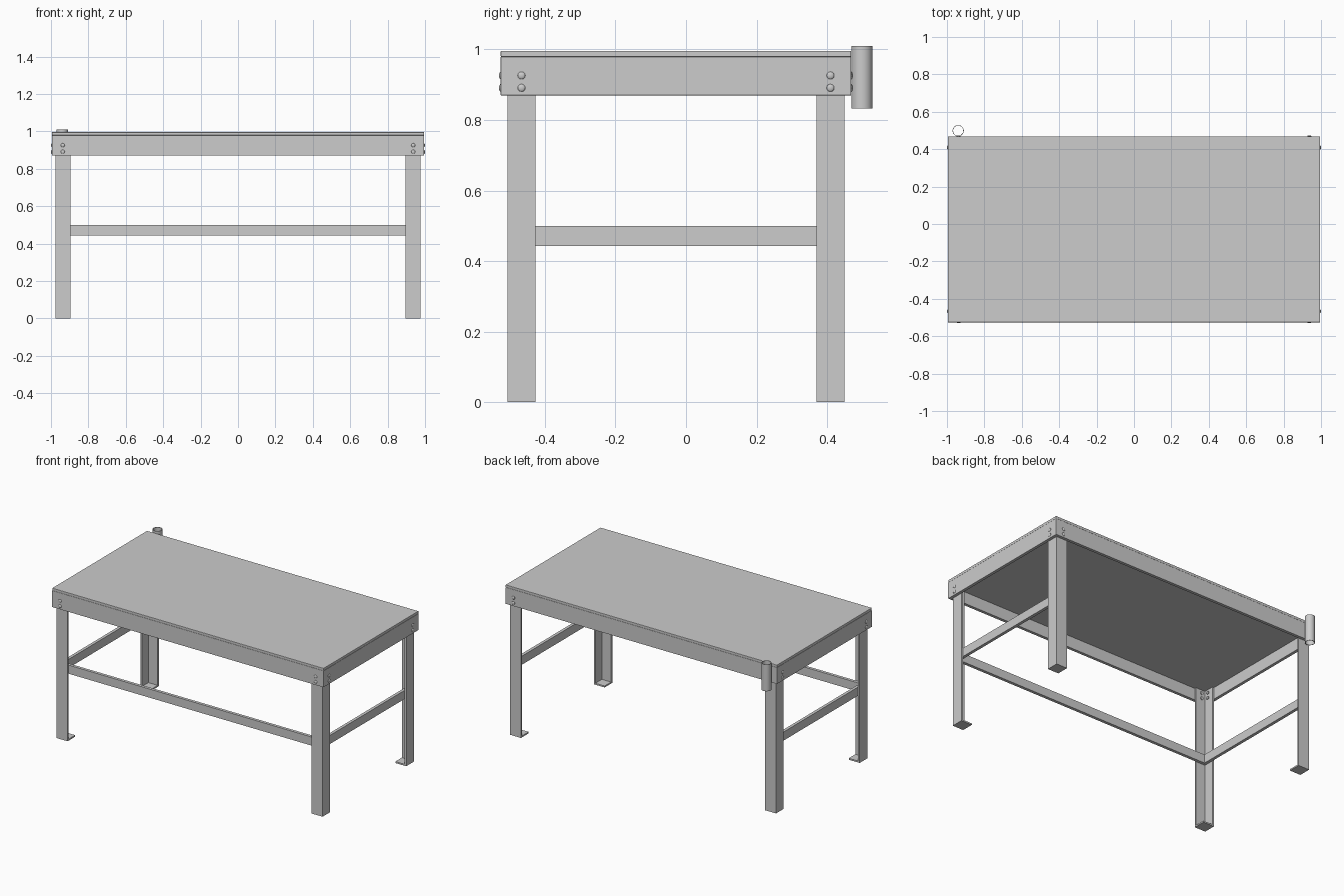
import bpy, bmesh, math
from mathutils import Matrix, Vector

if "Cube" in bpy.data.objects:
    bpy.data.objects.remove(bpy.data.objects["Cube"])

steel = bpy.data.materials.new("grey_steel")
steel.diffuse_color = (0.604, 0.604, 0.604, 1)
steel.use_nodes = True
steel.node_tree.nodes["Principled BSDF"].inputs["Base Color"].default_value = steel.diffuse_color

CY = -0.0285           # centre of the table in y
HX, HY = 0.995, 0.497  # half size of the top
LX, LY = 0.975, 0.478  # outer corner of the legs
T = 0.012              # leg steel thickness
W = 0.08               # leg flange width
BAR = 0.02             # flat bar thickness
UNDER = 0.948          # underside of the top


def finish(name, bm, smooth=False):
    bmesh.ops.recalc_face_normals(bm, faces=bm.faces)
    mesh = bpy.data.meshes.new(name)
    bm.to_mesh(mesh)
    bm.free()
    mesh.materials.append(steel)
    for p in mesh.polygons:
        p.use_smooth = smooth
    ob = bpy.data.objects.new(name, mesh)
    bpy.context.collection.objects.link(ob)
    return ob


def box(name, x0, x1, y0, y1, z0, z1, bevel=0):
    bm = bmesh.new()
    size = Matrix.Diagonal((x1 - x0, y1 - y0, z1 - z0, 1))
    mid = Matrix.Translation(((x0 + x1) / 2, (y0 + y1) / 2, (z0 + z1) / 2))
    bmesh.ops.create_cube(bm, size=1, matrix=mid @ size)
    ob = finish(name, bm)
    if bevel:
        m = ob.modifiers.new("edge", 'BEVEL')
        m.width = bevel
        m.segments = 2
    return ob


def prism(name, points, z0, z1):
    bm = bmesh.new()
    face = bm.faces.new([bm.verts.new((x, y, z0)) for x, y in points])
    ext = bmesh.ops.extrude_face_region(bm, geom=[face])
    verts = [v for v in ext["geom"] if isinstance(v, bmesh.types.BMVert)]
    bmesh.ops.translate(bm, verts=verts, vec=(0, 0, z1 - z0))
    return finish(name, bm)


# Top plate and the core panel set inside the apron
box("top_plate", -HX, HX, CY - HY, CY + HY, 0.979, 0.996, 0.002)
box("core_panel", -HX + BAR, HX - BAR, CY - HY + BAR, CY + HY - BAR, UNDER, 0.979)

# Apron: long bars front and back, short bars at the ends
for s, side in ((-1, "front"), (1, "back")):
    a, b = sorted((CY + s * HY, CY + s * (HY - BAR)))
    box("apron_" + side, -HX, HX, a, b, 0.87, 0.979, 0.001)
for s, side in ((-1, "left"), (1, "right")):
    a, b = sorted((s * HX, s * (HX - BAR)))
    box("apron_" + side, a, b, CY - HY + 0.001, CY + HY - 0.001, 0.87, 0.979, 0.001)


def fastener(name, pos, normal, radius, depth, sides, dome):
    """Domed bolt head or hexagonal nut sitting on a face."""
    bm = bmesh.new()
    rot = Vector(normal).to_track_quat('Z', 'Y').to_matrix().to_4x4()
    place = Matrix.Translation(pos) @ rot
    if dome:
        bmesh.ops.create_uvsphere(bm, u_segments=sides, v_segments=8, radius=1)
        bmesh.ops.bisect_plane(bm, geom=bm.verts[:] + bm.edges[:] + bm.faces[:],
                               plane_co=(0, 0, 0), plane_no=(0, 0, 1), clear_inner=True)
        bm.transform(place @ Matrix.Diagonal((radius, radius, depth, 1)))
    else:
        bmesh.ops.create_cone(bm, cap_ends=True, segments=sides, radius1=radius, radius2=radius,
                              depth=depth, matrix=place @ Matrix.Translation((0, 0, depth / 2)))
    finish(name, bm, dome)


# Angle-section legs with foot plates, bolts and nuts
for sx in (-1, 1):
    for sy in (-1, 1):
        tag = ("front" if sy < 0 else "back") + ("_left" if sx < 0 else "_right")
        section = [(0, 0), (W, 0), (W, T), (T, T), (T, W), (0, W)]
        pts = [(sx * (LX - u), CY + sy * (LY - v)) for u, v in section]
        prism("leg_" + tag, pts, 0.01, UNDER)
        xs = sorted((sx * LX, sx * (LX - W)))
        ys = sorted((CY + sy * LY, CY + sy * (LY - W)))
        box("foot_" + tag, *xs, *ys, 0, 0.01)
        for i, z in enumerate((0.891, 0.926)):
            n = f"{tag}_{i}"
            bx, by = sx * 0.937, CY + sy * 0.438
            fastener("bolt_y_" + n, (bx, CY + sy * HY, z), (0, sy, 0), 0.011, 0.005, 12, True)
            fastener("bolt_x_" + n, (sx * HX, by, z), (sx, 0, 0), 0.011, 0.005, 12, True)
            fastener("nut_y_" + n, (bx, CY + sy * (LY - T), z), (0, -sy, 0), 0.011, 0.006, 6, False)
            fastener("nut_x_" + n, (sx * (LX - T), by, z), (-sx, 0, 0), 0.011, 0.006, 6, False)

# Stretchers inside the legs: both ends and the front, the back stays open
IX, IY = LX - T, LY - T
box("stretcher_front", -IX, IX, CY - IY, CY - IY + BAR, 0.443, 0.5)
for s, side in ((-1, "left"), (1, "right")):
    a, b = sorted((s * IX, s * (IX - BAR)))
    box("stretcher_" + side, a, b, CY - IY + BAR, CY + IY, 0.443, 0.5)

# Open holder tube at the back left corner
bm = bmesh.new()
N = 32
rings = []
for r, z in ((0.03, 0.833), (0.03, 1.01), (0.027, 1.01), (0.027, 0.833)):
    rings.append([bm.verts.new((-0.94 + r * math.cos(2 * math.pi * k / N),
                                0.499 + r * math.sin(2 * math.pi * k / N), z)) for k in range(N)])
for j in range(4):
    for k in range(N):
        a, b = rings[j], rings[(j + 1) % 4]
        bm.faces.new((a[k], a[(k + 1) % N], b[(k + 1) % N], b[k]))
tube = finish("holder_tube", bm)
bpy.context.view_layer.objects.active = tube
tube.select_set(True)
bpy.ops.object.shade_smooth_by_angle(angle=math.radians(40))
